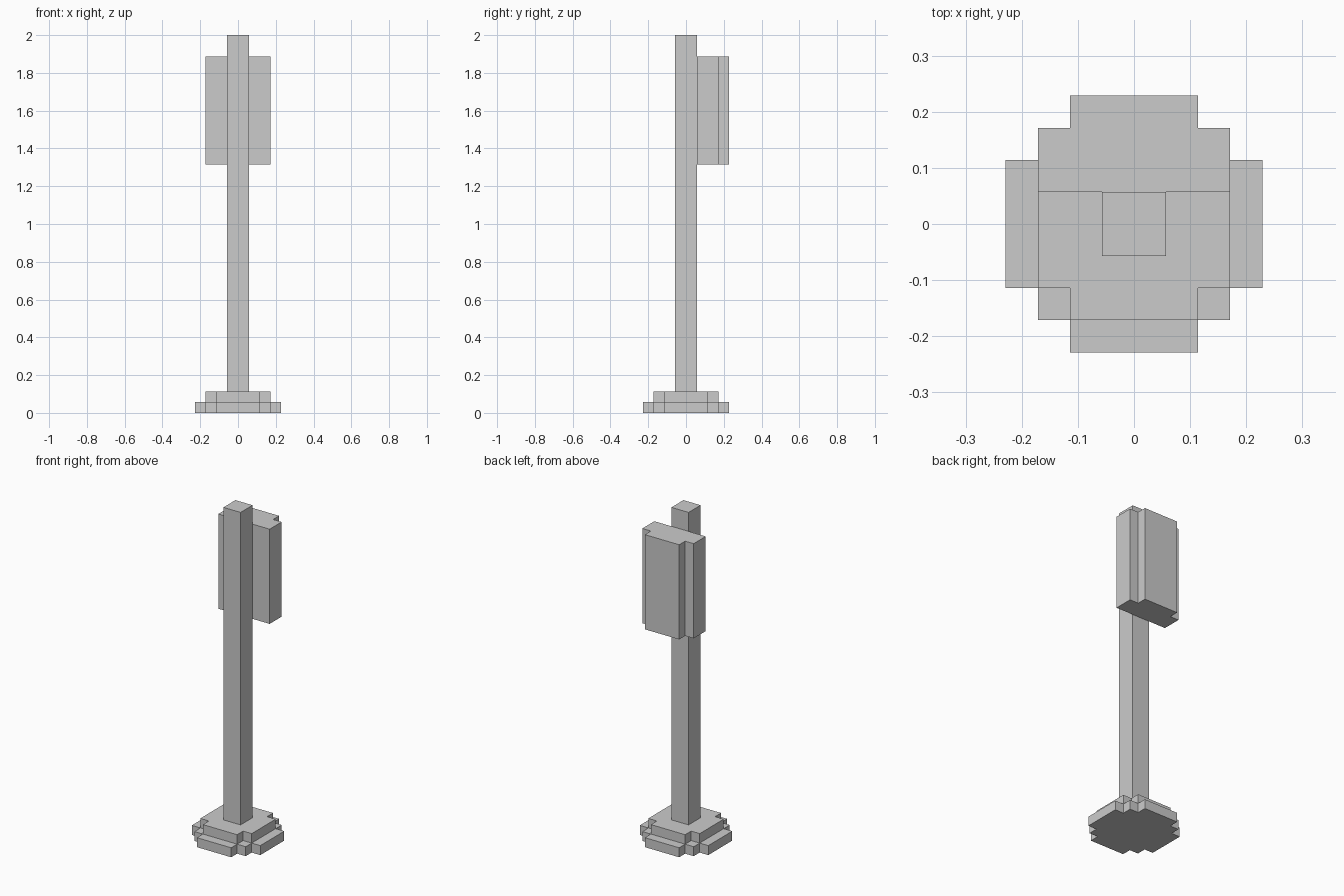
import bpy, bmesh

if "Cube" in bpy.data.objects:
    bpy.data.objects.remove(bpy.data.objects["Cube"])

U = 2 / 35  # size of one block unit


def prism(name, outline, z0, z1):
    """Extrude a flat outline (in block units) from z0 to z1."""
    bm = bmesh.new()
    face = bm.faces.new([bm.verts.new((x * U, y * U, z0 * U)) for x, y in outline])
    side = bmesh.ops.extrude_face_region(bm, geom=[face])["geom"]
    top = [v for v in side if isinstance(v, bmesh.types.BMVert)]
    bmesh.ops.translate(bm, verts=top, vec=(0, 0, (z1 - z0) * U))
    bmesh.ops.recalc_face_normals(bm, faces=bm.faces)
    mesh = bpy.data.meshes.new(name)
    bm.to_mesh(mesh)
    bm.free()
    obj = bpy.data.objects.new(name, mesh)
    bpy.context.collection.objects.link(obj)
    return obj


def four_fold(quarter):
    """Repeat a quarter outline by turning it 90 degrees at a time."""
    points = []
    for _ in range(4):
        points += quarter
        quarter = [(-y, x) for x, y in quarter]
    return points


# Stepped round base: wide lower tier and smaller upper tier
prism("base_lower", four_fold([(4, -2), (4, 2), (3, 2), (3, 3), (2, 3)][1:] + [(2, 4)]), 0, 1)
prism("base_upper", four_fold([(3, 2), (2, 2), (2, 3)]), 1, 2)

# Square post
prism("post", [(-1, -1), (1, -1), (1, 1), (-1, 1)], 2, 35)

# Signal box on the back of the post, with a narrower raised back panel
half = [(3, 1), (3, 3), (2, 3), (2, 4)]
prism("signal_box", half + [(-x, y) for x, y in reversed(half)], 23, 33)
